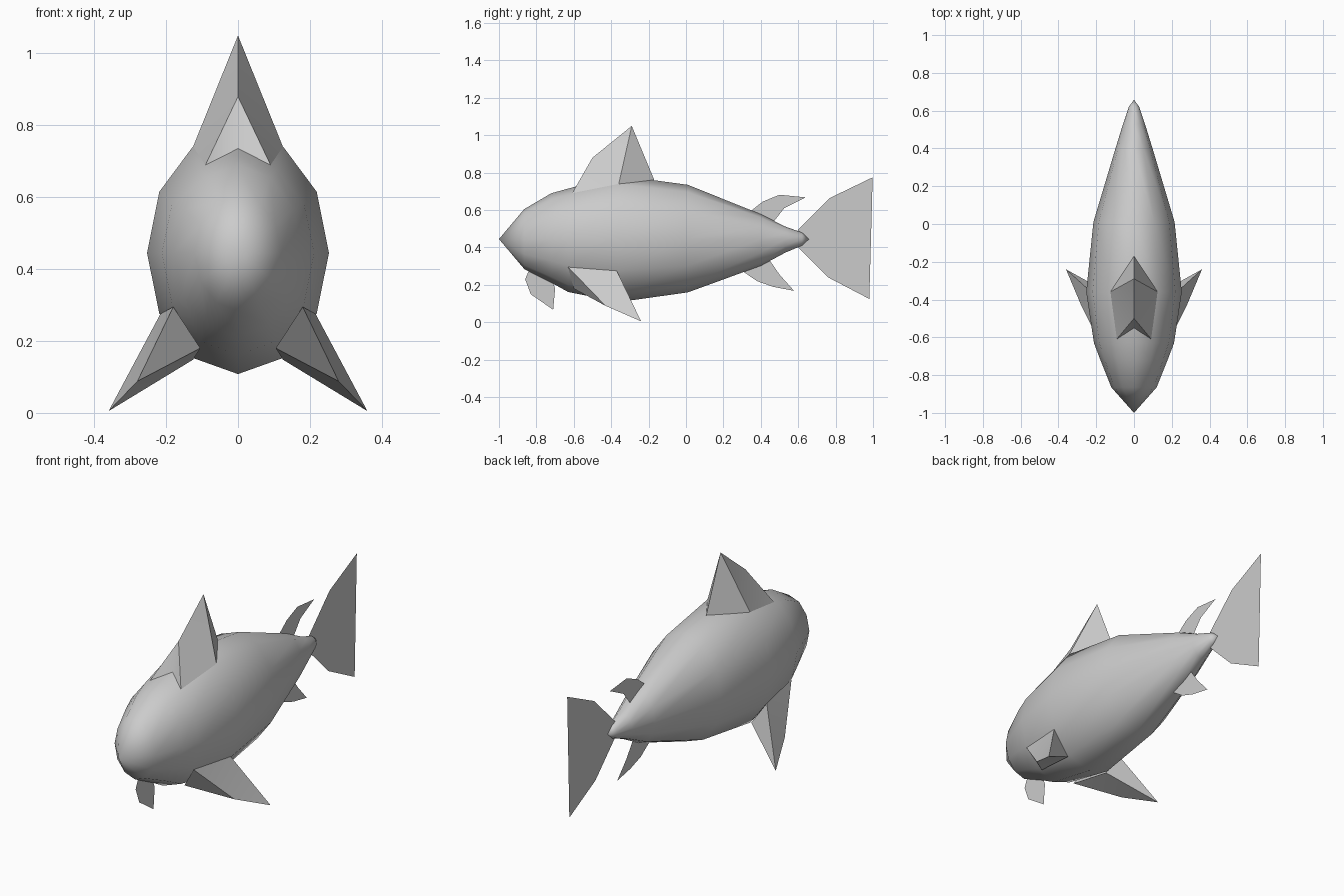
import bpy, bmesh, math

if "Cube" in bpy.data.objects:
    bpy.data.objects.remove(bpy.data.objects["Cube"])

grey = bpy.data.materials.new("light_grey")
grey.diffuse_color = (0.6, 0.6, 0.6, 1)
grey.use_nodes = True
grey.node_tree.nodes["Principled BSDF"].inputs["Base Color"].default_value = grey.diffuse_color


def make(name, bm, smooth=None):
    bmesh.ops.recalc_face_normals(bm, faces=bm.faces)
    me = bpy.data.meshes.new(name)
    bm.to_mesh(me)
    bm.free()
    me.materials.append(grey)
    ob = bpy.data.objects.new(name, me)
    bpy.context.collection.objects.link(ob)
    if smooth:
        bpy.ops.object.select_all(action='DESELECT')
        ob.select_set(True)
        bpy.context.view_layer.objects.active = ob
        bpy.ops.object.shade_smooth_by_angle(angle=math.radians(smooth))
    return ob


def patch(name, points, faces, smooth):
    bm = bmesh.new()
    vs = [bm.verts.new(p) for p in points]
    for f in faces:
        bm.faces.new([vs[i] for i in f])
    return make(name, bm, smooth)


# Body: twelve-sided rings (y, half width, top z, bottom z)
MID, SIDES = 0.445, 12
rings = [(-0.865, 0.12, 0.605, 0.285), (-0.72, 0.178, 0.69, 0.212),
         (-0.63, 0.212, 0.715, 0.162), (-0.36, 0.253, 0.785, 0.108),
         (0.01, 0.215, 0.735, 0.16), (0.40, 0.098, 0.578, 0.302),
         (0.53, 0.058, 0.512, 0.372), (0.62, 0.028, 0.48, 0.41)]
bm = bmesh.new()
loops = []
for y, w, top, bottom in rings:
    loop = []
    for i in range(SIDES):
        a = 2 * math.pi * i / SIDES
        s = math.sin(a)
        h = top - MID if s > 0 else MID - bottom
        loop.append(bm.verts.new((w * math.cos(a), y, MID + h * s)))
    loops.append(loop)
for a, b in zip(loops, loops[1:]):
    for i in range(SIDES):
        j = (i + 1) % SIDES
        bm.faces.new((a[i], a[j], b[j], b[i]))
for loop, y in ((loops[0], -1.0), (loops[-1], 0.658)):
    tip = bm.verts.new((0, y, MID))
    for i in range(SIDES):
        bm.faces.new((loop[i], loop[(i + 1) % SIDES], tip))
make("body", bm, 60)

# Dorsal fin: wide wedge rising from the back
patch("dorsal_fin",
      [(0, -0.555, 0.722), (0, -0.50, 0.88), (0, -0.29, 1.05), (0, -0.17, 0.762),
       (-0.10, -0.62, 0.67), (0.10, -0.62, 0.67),
       (-0.126, -0.36, 0.738), (0.126, -0.36, 0.738)],
      [(0, 4, 1), (0, 1, 5), (4, 6, 1), (6, 2, 1), (5, 1, 7), (7, 1, 2),
       (6, 3, 2), (7, 2, 3)], 50)

# Side fins: swept wedges reaching down and out
for side, sx in (("left", -1), ("right", 1)):
    pts = [(0.18, -0.63, 0.295), (0.105, -0.60, 0.18), (0.216, -0.37, 0.275),
           (0.125, -0.37, 0.148), (0.28, -0.43, 0.088), (0.36, -0.24, 0.005)]
    patch(side + "_side_fin", [(sx * x, y, z) for x, y, z in pts],
          [(0, 2, 4), (2, 5, 4), (1, 0, 4), (1, 4, 3), (3, 4, 5), (2, 3, 5)], 50)

# Thin fins on the centre plane, as (y, z) outlines
flat_fins = {
    "tail_fin": [(0.57, 0.445), (0.60, 0.495), (0.77, 0.665), (0.998, 0.775),
                 (0.905, 0.62), (0.868, 0.445), (0.895, 0.285), (0.98, 0.125),
                 (0.76, 0.24), (0.60, 0.40)],
    "rear_upper_fin": [(0.34, 0.59), (0.41, 0.645), (0.50, 0.682), (0.64, 0.668),
                       (0.525, 0.61), (0.47, 0.54), (0.40, 0.55)],
    "rear_lower_fin": [(0.30, 0.275), (0.38, 0.22), (0.465, 0.19), (0.578, 0.168),
                       (0.50, 0.255), (0.445, 0.335), (0.38, 0.32)],
    "chin_fin": [(-0.83, 0.30), (-0.86, 0.23), (-0.83, 0.15), (-0.71, 0.067),
                 (-0.70, 0.18), (-0.72, 0.24)],
}
for name, outline in flat_fins.items():
    bm = bmesh.new()
    face = bm.faces.new([bm.verts.new((0, y, z)) for y, z in outline])
    bmesh.ops.triangulate(bm, faces=[face])
    make(name, bm)
